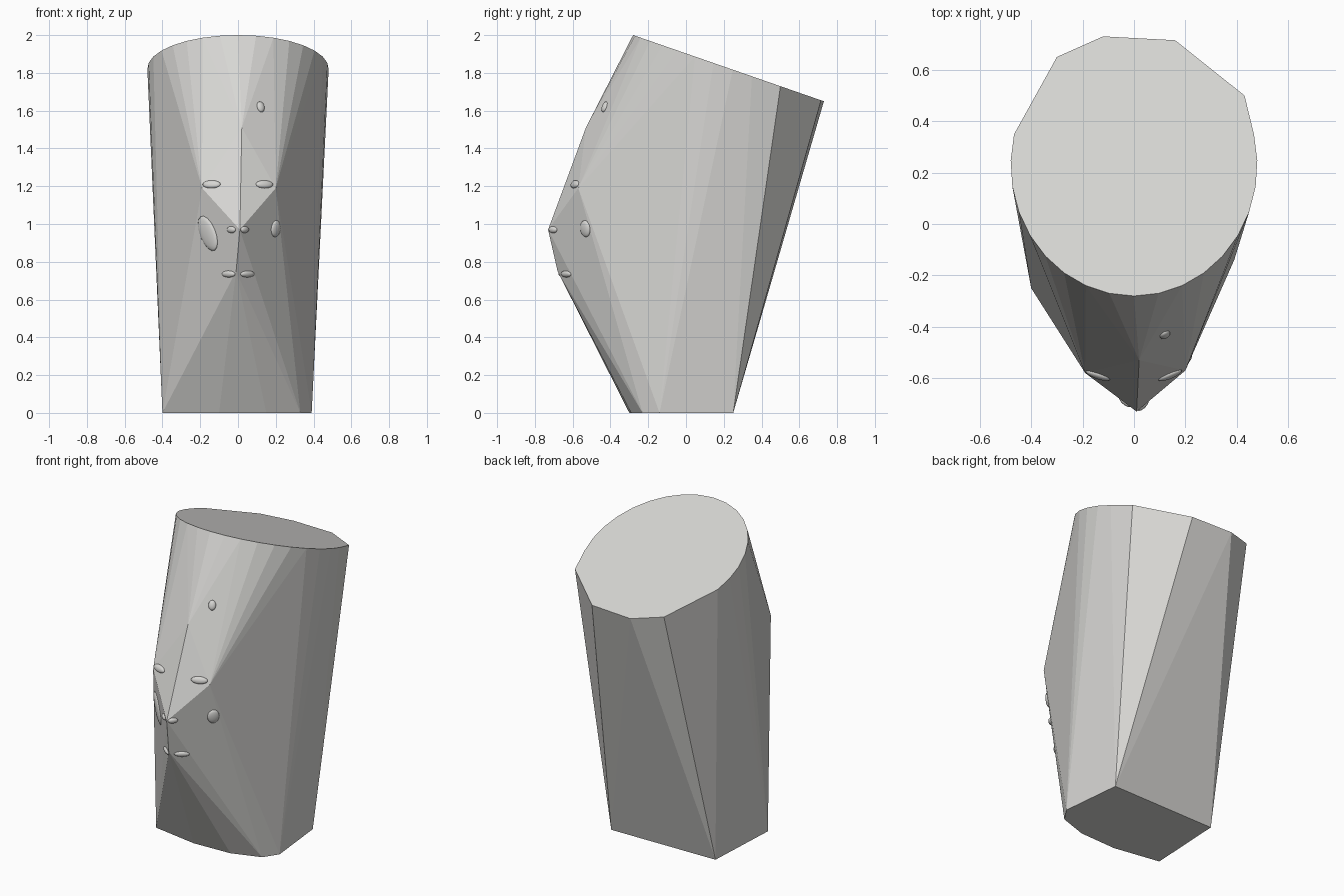
import bpy, bmesh, math
from mathutils import Vector
from mathutils.bvhtree import BVHTree

cube = bpy.data.objects.get("Cube")
if cube:
    bpy.data.objects.remove(cube, do_unlink=True)

stone = bpy.data.materials.new("pale_grey_stone")
stone.use_nodes = True
colour = (0.68, 0.675, 0.655, 1)
stone.diffuse_color = colour
stone.node_tree.nodes["Principled BSDF"].inputs["Base Color"].default_value = colour


def finish(bm, name):
    mesh = bpy.data.meshes.new(name)
    bm.to_mesh(mesh)
    mesh.materials.append(stone)
    obj = bpy.data.objects.new(name, mesh)
    bpy.context.collection.objects.link(obj)
    return obj


# Slanted oval rim: rounded in front, coarser corners behind
def rim_point(x, y):
    return (x, y, 1.903 - 0.347 * y)


rim = []
for i in range(-9, 10):
    a = math.radians(i * 11.5)
    rim.append(rim_point(0.48 * math.sin(a), 0.23 - 0.51 * math.cos(a)))
rim += [rim_point(x, y) for x, y in
        [(0.43, 0.5), (0.16, 0.715), (-0.12, 0.73), (-0.3, 0.65)]]

# Base outline: straight back, gently bowed front
base = [(x, y, 0) for x, y in
        [(0.35, 0.25), (-0.375, 0.24), (-0.4, -0.25), (-0.1, -0.3),
         (0.15, -0.29), (0.33, -0.23), (0.39, -0.14)]]

# Face corners: nose tip, chin, brow and two cheeks
face = [(0.01, -0.73, 0.97), (-0.01, -0.68, 0.75), (0.02, -0.53, 1.51),
        (-0.19, -0.58, 1.19), (0.2, -0.57, 1.19)]

# Faceted body wrapped around all corners
bm = bmesh.new()
for p in rim + base + face:
    bm.verts.new(p)
hull = bmesh.ops.convex_hull(bm, input=bm.verts)
inner = [g for g in hull["geom_interior"] if isinstance(g, bmesh.types.BMVert)]
bmesh.ops.delete(bm, geom=inner, context="VERTS")
bmesh.ops.dissolve_limit(bm, angle_limit=math.radians(1),
                         verts=bm.verts, edges=bm.edges)
bmesh.ops.recalc_face_normals(bm, faces=bm.faces)
tree = BVHTree.FromBMesh(bm)
finish(bm, "faceted_body")
bm.free()


# Low raised details that follow the front surface
def bump(name, x, z, width, height, tilt=0):
    hit, normal, _, _ = tree.ray_cast(Vector((x, -2, z)), Vector((0, 1, 0)))
    if hit is None:
        return
    bm = bmesh.new()
    bmesh.ops.create_uvsphere(bm, u_segments=16, v_segments=8, radius=1)
    bmesh.ops.scale(bm, vec=(width, height, 0.013), verts=bm.verts)
    side = Vector((0, 0, 1)).cross(normal).normalized()
    up = normal.cross(side)
    c, s = math.cos(tilt), math.sin(tilt)
    for v in bm.verts:
        u, w, d = v.co
        v.co = hit + side * (u * c - w * s) + up * (u * s + w * c) + normal * d
    for f in bm.faces:
        f.smooth = True
    finish(bm, name)
    bm.free()


bump("right_cheek_bump", -0.16, 0.95, 0.055, 0.1, 0.45)
bump("left_cheek_bump", 0.2, 0.975, 0.035, 0.045)
for side, label in ((-1, "right"), (1, "left")):
    bump(label + "_eye_bump", side * 0.14, 1.21, 0.05, 0.022)
    bump(label + "_nostril_bump", side * 0.035, 0.97, 0.03, 0.018)
    bump(label + "_mouth_bump", side * 0.05, 0.735, 0.045, 0.018)
bump("forehead_bump", 0.12, 1.62, 0.022, 0.03)
